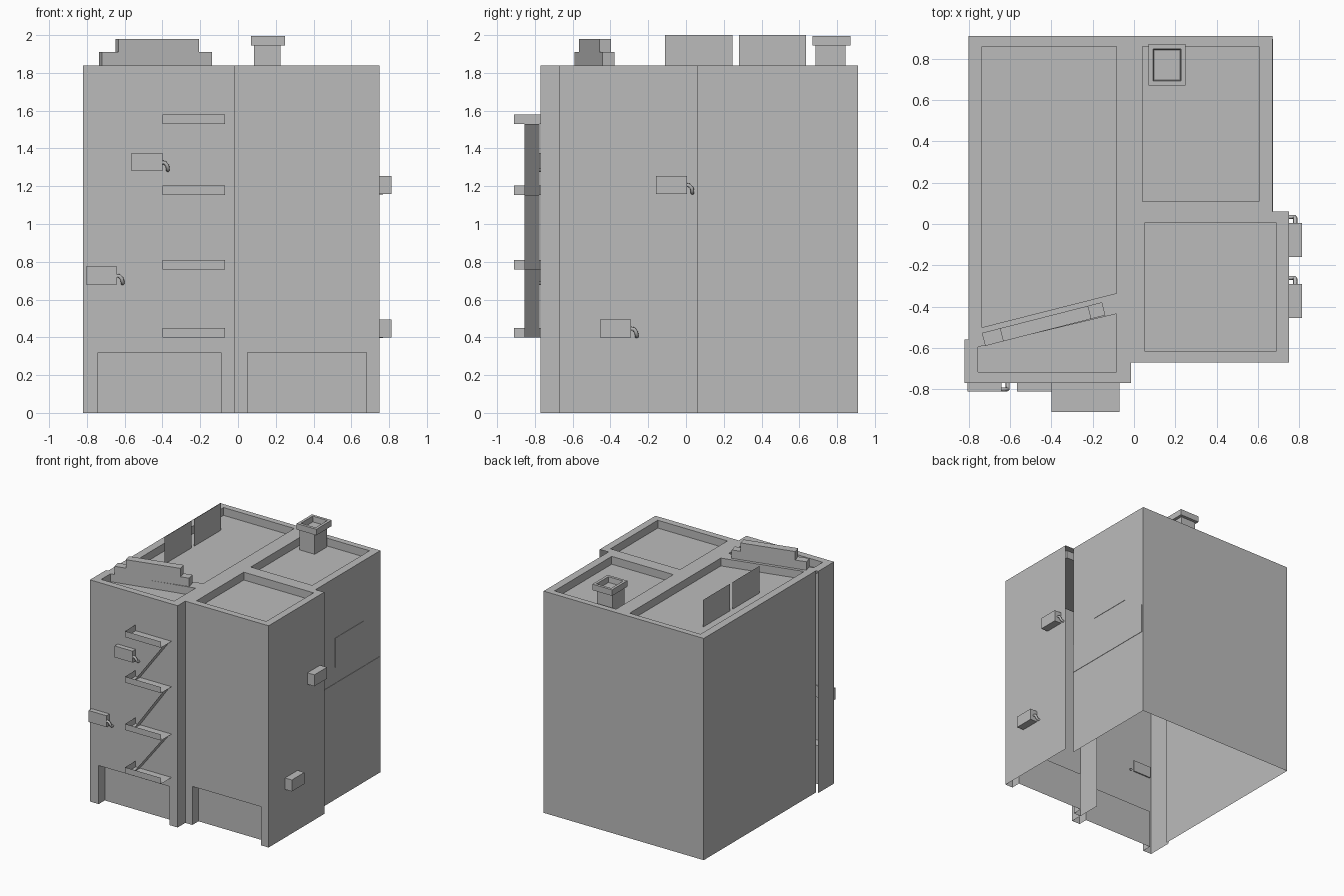
import bpy, bmesh, math
from mathutils import Vector

old = bpy.data.objects.get("Cube")
if old:
    bpy.data.objects.remove(old)

GREY = (0.5, 0.5, 0.5, 1)
mat = bpy.data.materials.new("plain grey")
mat.use_nodes = True
mat.diffuse_color = GREY
mat.node_tree.nodes["Principled BSDF"].inputs["Base Color"].default_value = GREY

TOP, FLOOR, DOOR = 1.84, 1.775, 0.32
FRONT, PORCH, BACK = -0.77, -0.67, 0.91
X, Y, Z = Vector((1, 0, 0)), Vector((0, 1, 0)), Vector((0, 0, 1))


def finish(name, bm):
    mesh = bpy.data.meshes.new(name)
    bm.to_mesh(mesh)
    bm.free()
    mesh.materials.append(mat)
    obj = bpy.data.objects.new(name, mesh)
    bpy.context.collection.objects.link(obj)
    return obj


def sheets(name, polys):
    """Flat faces, each given by its corners."""
    bm = bmesh.new()
    for poly in polys:
        bm.faces.new([bm.verts.new(p) for p in poly])
    bmesh.ops.remove_doubles(bm, verts=bm.verts, dist=0.0005)
    return finish(name, bm)


def wall(p, q, low=0, high=TOP):
    """Upright quad from p to q, facing right of the direction of travel."""
    return [(*p, low), (*q, low), (*q, high), (*p, high)]


def box(name, origin, u, v, w):
    """Block spanned by three edge vectors."""
    bm = bmesh.new()
    bmesh.ops.create_cube(bm, size=1)
    for vert in bm.verts:
        a, b, c = (k + 0.5 for k in vert.co)
        vert.co = Vector(origin) + u * a + v * b + w * c
    bmesh.ops.recalc_face_normals(bm, faces=bm.faces)
    return finish(name, bm)


def span(name, x0, x1, y0, y1, z0, z1):
    return box(name, (x0, y0, z0), X * (x1 - x0), Y * (y1 - y0), Z * (z1 - z0))


# Outer walls
sheets("back_wall", [wall((0.67, BACK), (-0.8, BACK))])
sheets("left_wall", [wall((-0.8, BACK), (-0.8, -0.56)),
                     wall((-0.82, -0.56), (-0.82, FRONT))])
sheets("right_wall", [wall((0.75, PORCH), (0.75, 0.06)),
                      wall((0.67, 0.06), (0.67, BACK))])
sheets("middle_step_wall", [wall((-0.015, FRONT), (-0.015, -0.47))])


# Front walls with a recessed doorway each
def front_wall(name, a, l, r, b, y, depth=0.08):
    d = y + depth
    outline = [(a, 0), (l, 0), (l, DOOR), (r, DOOR), (r, 0), (b, 0), (b, TOP), (a, TOP)]
    sheets(name, [
        [(x, y, z) for x, z in outline],
        wall((l, y), (l, d), 0, DOOR),
        wall((l, d), (r, d), 0, DOOR),
        wall((r, d), (r, y), 0, DOOR),
        [(l, d, DOOR), (r, d, DOOR), (r, y, DOOR), (l, y, DOOR)],
    ])


front_wall("front_wall_tall_block", -0.82, -0.74, -0.09, -0.015, FRONT)
front_wall("front_wall_side_block", -0.015, 0.05, 0.68, 0.75, PORCH)

# Roof rim with sunken panels
outline = [(-0.82, FRONT), (-0.015, FRONT), (-0.015, PORCH), (0.75, PORCH),
           (0.75, 0.06), (0.67, 0.06), (0.67, BACK), (-0.8, BACK),
           (-0.8, -0.56), (-0.82, -0.56)]
panels = [
    [(-0.735, -0.5), (-0.085, -0.335), (-0.085, 0.86), (-0.735, 0.86)],
    [(-0.755, -0.715), (-0.085, -0.715), (-0.085, -0.435), (-0.755, -0.595)],
    [(0.04, 0.11), (0.605, 0.11), (0.605, 0.86), (0.04, 0.86)],
    [(0.05, -0.615), (0.69, -0.615), (0.69, 0.005), (0.05, 0.005)],
]
bm = bmesh.new()
for loop in [outline] + panels:
    vs = [bm.verts.new((*p, TOP)) for p in loop]
    for i, v in enumerate(vs):
        bm.edges.new((vs[i - 1], v))
bmesh.ops.triangle_fill(bm, edges=bm.edges[:], use_beauty=True, normal=Z)
for f in bm.faces:
    f.normal_update()
    if f.normal.z < 0:
        f.normal_flip()
finish("roof_rim", bm)
for i, loop in enumerate(panels):
    sides = [wall(p, loop[k - 1], FLOOR, TOP) for k, p in enumerate(loop)]
    sheets(f"roof_panel_{i + 1}", sides + [[(*p, FLOOR) for p in loop]])

# Stepped parapet, set at a slant
along = Vector((math.cos(0.25), math.sin(0.25), 0))
across = Vector((-along.y, along.x, 0))
corner = Vector((-0.72, -0.59, TOP))
box("parapet_base", corner, along * 0.6, across * 0.065, Z * 0.07)
box("parapet_top", corner + along * 0.09 + Z * 0.07, along * 0.44, across * 0.065, Z * 0.07)

# Thin roof boards
for i, y in enumerate((-0.11, 0.28)):
    sheets(f"roof_board_{i + 1}", [wall((-0.6, y), (-0.6, y + 0.355), FLOOR, 2)])

# Chimney with a hollow cap
span("chimney_shaft", 0.085, 0.225, 0.685, 0.845, FLOOR, 1.95)
cap = span("chimney_cap", 0.07, 0.25, 0.67, 0.87, 1.945, 1.995)
bm = bmesh.new()
bm.from_mesh(cap.data)
top = max(bm.faces, key=lambda f: f.calc_center_median().z)
bmesh.ops.inset_region(bm, faces=[top], thickness=0.032)
bmesh.ops.inset_region(bm, faces=[top], thickness=0.006, depth=-0.045)
bm.to_mesh(cap.data)
bm.free()


# Wall units with a bent pipe
def wall_unit(name, origin, side, out, depth):
    origin = Vector(origin)
    box(name, origin - out * 0.01, side * 0.165, out * (depth + 0.01), Z * 0.095)
    curve = bpy.data.curves.new(name + "_pipe", "CURVE")
    curve.dimensions = "3D"
    curve.bevel_depth = 0.01
    curve.bevel_resolution = 2
    curve.use_fill_caps = True
    path = [(0.155, 0.03, 0.048), (0.178, 0.03, 0.044), (0.19, 0.03, 0.03),
            (0.194, 0.027, 0.015), (0.194, 0.014, 0.006), (0.194, -0.01, 0.005)]
    line = curve.splines.new("POLY")
    line.points.add(len(path) - 1)
    for point, (s, o, z) in zip(line.points, path):
        point.co = (*(origin + side * s + out * o + Z * z), 1)
    curve.materials.append(mat)
    bpy.context.collection.objects.link(bpy.data.objects.new(name + "_pipe", curve))


wall_unit("front_unit_high", (-0.565, FRONT, 1.28), X, -Y, 0.04)
wall_unit("front_unit_low", (-0.805, FRONT, 0.68), X, -Y, 0.04)
wall_unit("side_unit_high", (0.75, -0.16, 1.16), Y, X, 0.063)
wall_unit("side_unit_low", (0.75, -0.455, 0.4), Y, X, 0.063)

# Fire escape: trays joined by sloping strips
l, r, edge = -0.4, -0.07, -0.91
levels = (1.53, 1.153, 0.76, 0.4)
for i, z in enumerate(levels):
    sheets(f"escape_landing_{i + 1}", [
        [(l, edge, z), (r, edge, z), (r, FRONT, z), (l, FRONT, z)],
        wall((l, edge), (r, edge), z, z + 0.05),
        wall((l, FRONT), (l, edge), z, z + 0.05),
    ])
for i, (high, low) in enumerate(zip(levels, levels[1:])):
    sheets(f"escape_flight_{i + 1}", [[
        (-0.36, -0.855, low), (-0.08, -0.855, high),
        (-0.08, -0.775, high), (-0.36, -0.775, low)]])

# Flat plates on the right wall
span("side_window_plate", 0.67, 0.673, 0.315, 0.69, 1.095, 1.34)
span("side_band_plate", 0.67, 0.673, 0.06, 0.895, 0.72, 0.965)
